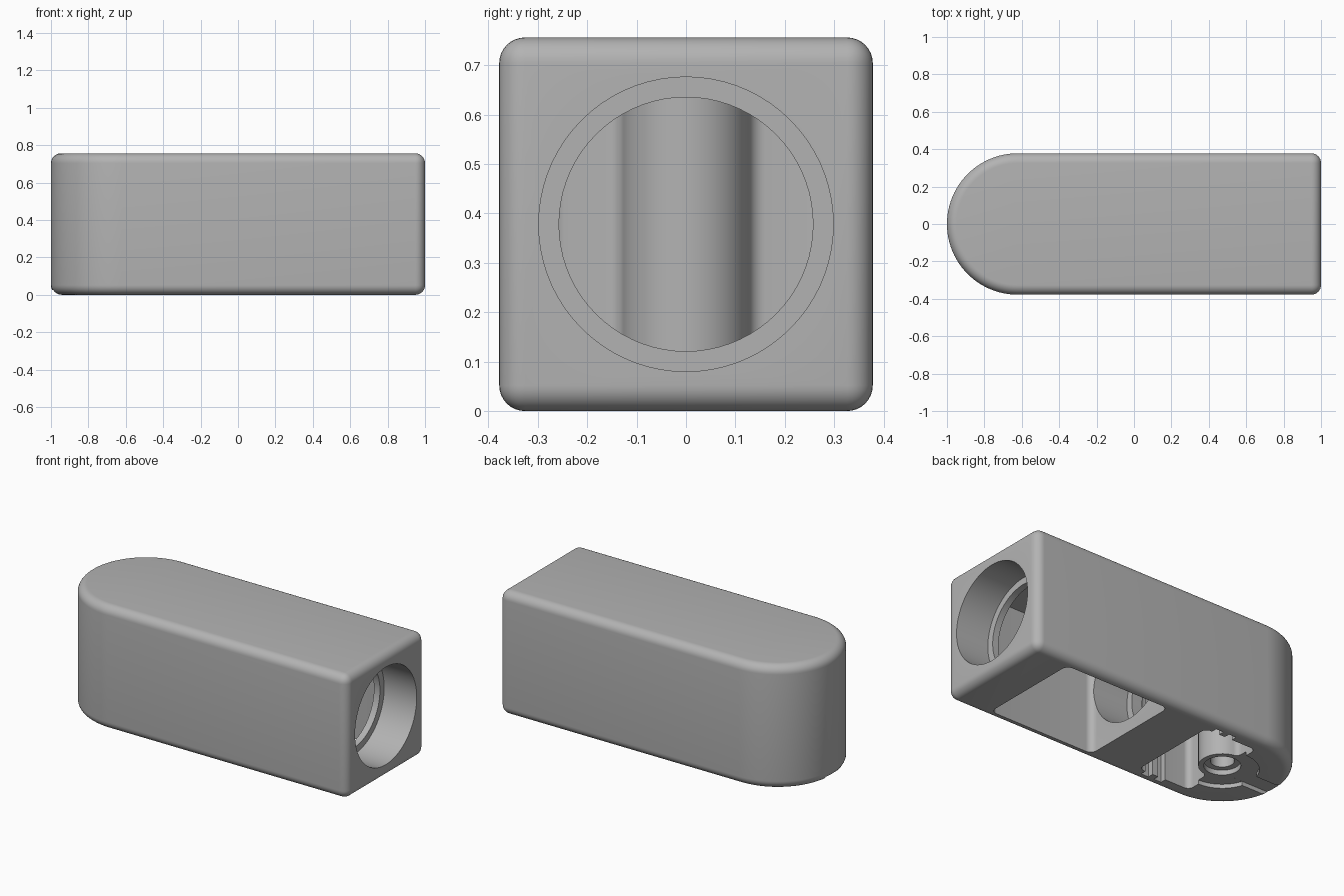
import bpy, bmesh, math
from math import pi, sin, cos

cube = bpy.data.objects.get("Cube")
if cube:
    bpy.data.objects.remove(cube, do_unlink=True)

HALF = 0.378           # half of width and height
ROUND_X = HALF - 1     # centre of the rounded end
MID = HALF             # height of the bore axis


def material(name, rgb):
    m = bpy.data.materials.new(name)
    m.use_nodes = True
    m.diffuse_color = (*rgb, 1)
    m.node_tree.nodes["Principled BSDF"].inputs["Base Color"].default_value = (*rgb, 1)
    return m


grey = material("plain grey", (0.45, 0.45, 0.45))


def arc(cx, cy, r, a0, a1, n):
    return [(cx + r * cos(a0 + (a1 - a0) * i / n), cy + r * sin(a0 + (a1 - a0) * i / n))
            for i in range(n + 1)]


def prism(name, outline, z0, z1, corner=0.0, rims=False):
    """Extrude an outline; round its sharp upright corners and optionally its rims."""
    bm = bmesh.new()
    face = bm.faces.new([bm.verts.new((x, y, z0)) for x, y in outline])
    top = bmesh.ops.extrude_face_region(bm, geom=[face])["geom"]
    bmesh.ops.translate(bm, vec=(0, 0, z1 - z0),
                        verts=[g for g in top if isinstance(g, bmesh.types.BMVert)])
    bmesh.ops.recalc_face_normals(bm, faces=bm.faces[:])
    if corner:
        edges = [e for e in bm.edges if e.calc_face_angle(0) > 1
                 and (rims or abs(e.verts[0].co.z - e.verts[1].co.z) > 0.01)]
        bmesh.ops.bevel(bm, geom=edges, offset=corner, segments=8, profile=0.5,
                        affect='EDGES', clamp_overlap=True)
    mesh = bpy.data.meshes.new(name)
    bm.to_mesh(mesh)
    bm.free()
    ob = bpy.data.objects.new(name, mesh)
    bpy.context.collection.objects.link(ob)
    mesh.materials.append(grey)
    return ob


def box(name, x0, x1, y0, y1, z0, z1, corner=0.0):
    return prism(name, [(x0, y0), (x1, y0), (x1, y1), (x0, y1)], z0, z1, corner)


def bore(name, r, x0, x1):
    """Cylinder lying along the length of the body."""
    ob = prism(name, arc(0, 0, r, 0, 2 * pi, 72)[:-1], x0, x1)
    ob.rotation_euler = (0, pi / 2, 0)
    ob.location = (0, 0, MID)
    return ob


def hole(name, r, z0, z1):
    """Upright cylinder on the axis of the rounded end."""
    return prism(name, arc(ROUND_X, 0, r, 0, 2 * pi, 48)[:-1], z0, z1)


# Body: square bar with one rounded end and soft edges
outline = [(1, -HALF), (1, HALF)] + arc(ROUND_X, 0, HALF, pi / 2, 3 * pi / 2, 48)
body = prism("body", outline, 0, 2 * HALF, corner=0.052, rims=True)

# Rear pocket outline: a half-round screw post blends into its end wall
wall, post, blend, side = ROUND_X, 0.13, 0.035, 0.28
q = math.sqrt((post + blend) ** 2 - blend ** 2)
t = math.atan2(q, blend)
rear = ([(-0.27, -side), (-0.27, side), (wall, side)]
        + arc(wall + blend, q, blend, pi, pi + t, 6)
        + arc(wall, 0, post, t, -t, 24)[1:-1]
        + arc(wall + blend, -q, blend, pi - t, pi, 6)
        + [(wall, -side)])

cutters = [
    box("main_pocket", 0.03, 0.74, -0.32, 0.32, -0.1, 0.70, 0.04),
    prism("rear_pocket", rear, -0.1, 0.69, 0.035),
    # Stepped bores through the end wall and the middle wall
    bore("end_bore", 0.298, 0.78, 1.1),
    bore("end_lip", 0.257, 0.6, 0.9),
    bore("middle_bore", 0.298, -0.20, 0.1),
    bore("middle_lip", 0.257, -0.35, 0.0),
    # Shallow seat round the post, with a channel out of the rounded end
    hole("post_seat", 0.2, -0.1, 0.025),
    box("end_channel", -1.1, -0.7, -0.06, 0.06, -0.1, 0.0252),
    # Screw hole with a wider mouth
    hole("screw_mouth", 0.1, -0.11, 0.055),
    hole("screw_hole", 0.065, -0.12, 0.5),
]
# Upright slots in both side walls of the rear pocket
for s in (-1, 1):
    for x in (-0.34, -0.43):
        y = sorted((s * 0.25, s * 0.315))
        cutters.append(box("side_slot", x - 0.025, x + 0.025, y[0], y[1], -0.13, 0.6))

bpy.context.view_layer.objects.active = body
for c in cutters:
    c.hide_render = True
    mod = body.modifiers.new(c.name, 'BOOLEAN')
    mod.operation = 'DIFFERENCE'
    mod.solver = 'EXACT'
    mod.object = c
    bpy.context.view_layer.update()
    bpy.ops.object.modifier_apply(modifier=mod.name)
    bpy.data.objects.remove(c, do_unlink=True)

bpy.ops.object.select_all(action='DESELECT')
body.select_set(True)
bpy.ops.object.shade_smooth_by_angle(angle=math.radians(30))
